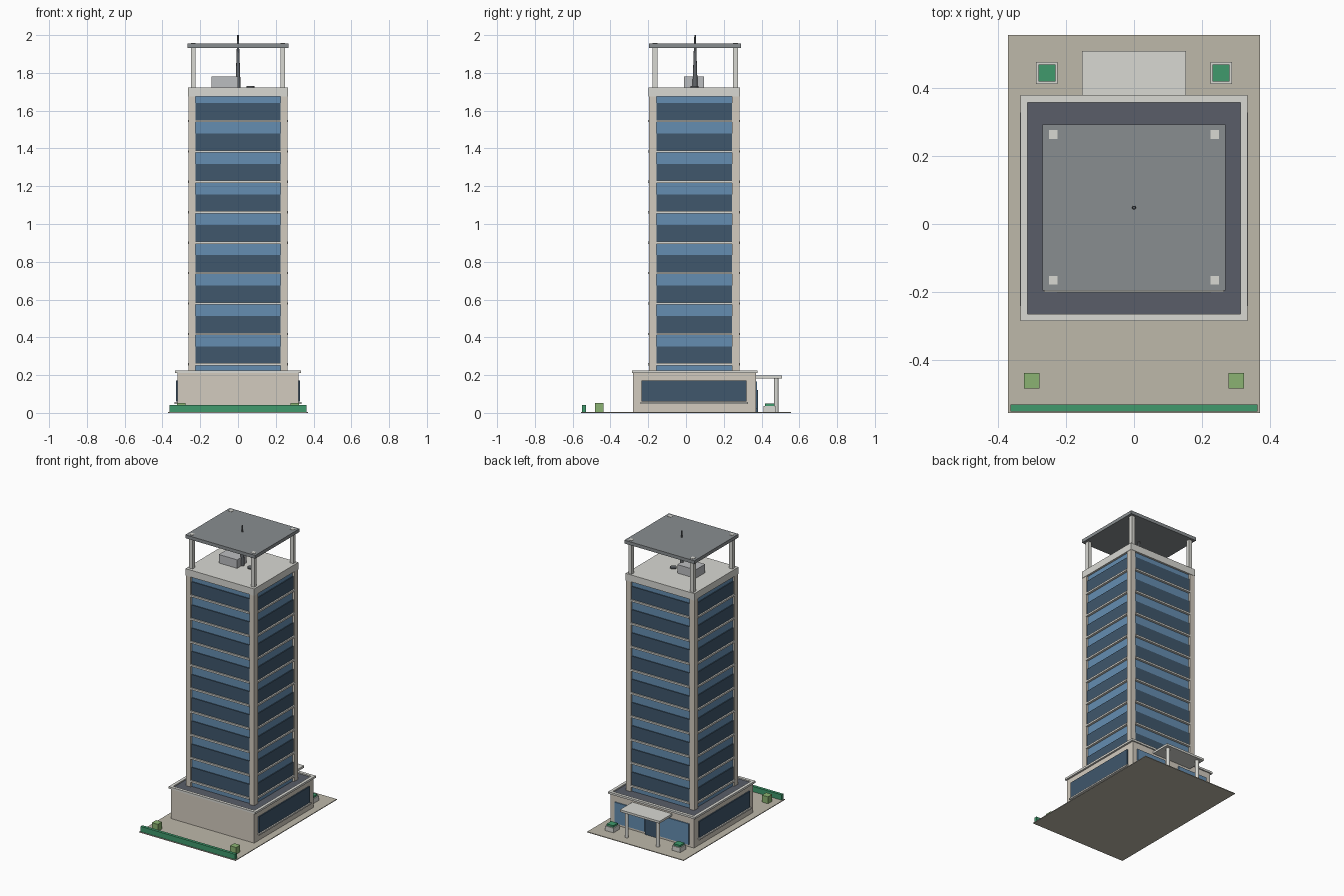
import bpy

if "Cube" in bpy.data.objects:
    bpy.data.objects.remove(bpy.data.objects["Cube"])

COLORS = {
    "stone": (.65, .60, .52), "paving": (.51, .48, .40), "white": (.69, .69, .65),
    "glass_dark": (.05, .095, .15), "glass_blue": (.13, .27, .44),
    "roof": (.10, .11, .14), "slab": (.25, .27, .28), "metal": (.12, .13, .14),
    "unit_grey": (.50, .51, .53), "hedge": (.05, .32, .15), "shrub": (.26, .45, .17)}
MATS = {}
for n, c in COLORS.items():
    MATS[n] = bpy.data.materials.new(n)
    MATS[n].diffuse_color = (*c, 1)


def box(name, x, y, z, mat):
    """Axis-aligned box from (min, max) ranges."""
    r = (x, y, z)
    bpy.ops.mesh.primitive_cube_add(size=1, location=[(a + b) / 2 for a, b in r])
    o = bpy.context.object
    o.name = name
    o.scale = [b - a for a, b in r]
    bpy.ops.object.transform_apply(location=False, rotation=False, scale=True)
    o.data.materials.append(MATS[mat])
    return o


def cone(name, x, y, z, r1, r2, mat, sides=16):
    bpy.ops.mesh.primitive_cone_add(vertices=sides, radius1=r1, radius2=r2, depth=z[1] - z[0],
                                    location=(x, y, (z[0] + z[1]) / 2))
    o = bpy.context.object
    o.name = name
    o.data.materials.append(MATS[mat])
    bpy.ops.object.shade_smooth_by_angle()
    return o


def around(c, h):
    return (c - h, c + h)


# Site
box("paving", (-.37, .37), (-.555, .555), (0, .005), "paving")
box("front_hedge", (-.362, .362), (-.55, -.53), (.005, .042), "hedge")

# Podium with raised rim and dark roof
box("podium", (-.32, .32), (-.28, .37), (.004, .213), "stone")
box("podium_roof", (-.315, .315), (-.27, .365), (.21, .217), "roof")
for s in (-1, 1):
    box("podium_rim_side", sorted((s * .312, s * .333)), (-.285, .378), (.211, .225), "white")
box("podium_rim_front", (-.312, .312), (-.285, -.264), (.211, .225), "white")
box("podium_rim_back", (-.312, .312), (.357, .378), (.211, .225), "white")

# Entrance door and canopy on the back
box("entrance_door", (-.05, .05), (.36, .38), (.005, .12), "glass_dark")
box("canopy", (-.152, .152), (.37, .508), (.183, .198), "white")

# Mirrored podium and site parts
for s in (-1, 1):
    box("podium_window", sorted((s * .31, s * .328)), (-.235, .32), (.06, .172), "glass_dark")
    box("podium_sill", sorted((s * .31, s * .335)), (-.24, .327), (.048, .058), "white")
    box("entrance_glass", sorted((s * .055, s * .285)), (.36, .377), (.02, .165), "glass_blue")
    cone("canopy_post", s * .12, .478, (.005, .184), .012, .012, "white")
    box("planter", around(s * .256, .032), around(.443, .032), (.005, .037), "white")
    box("planter_hedge", around(s * .256, .025), around(.443, .025), (.03, .05), "hedge")
    box("shrub", around(s * .30, .023), around(-.46, .023), (.005, .053), "shrub")

# Tower: blue core, corner piers, dark window strips and floor bands
CY, HX, HY = .043, .262, .24
box("tower_core", around(0, HX - .012), around(CY, HY - .012), (.215, 1.68), "glass_blue")
for sx in (-1, 1):
    for sy in (-1, 1):
        box("corner_pier", sorted((sx * .225, sx * HX)),
            sorted((CY + sy * .2, CY + sy * HY)), (.215, 1.68), "stone")
for i in range(9):
    z = .257 + .161 * i
    for name, e, zr, mat in (("floor_band", .004, (z - .006, z + .006), "white"),
                             ("window_strip", -.006, (z + .006, z + .095), "glass_dark")):
        box(name + "_front_back", around(0, .2255), around(CY, HY + e), zr, mat)
        box(name + "_sides", around(0, HX + e), around(CY, .2005), zr, mat)
box("tower_crown", around(0, .264), around(CY, .242), (1.675, 1.723), "white")

# Rooftop frame, plant unit and mast
box("roof_slab", around(0, .268), (-.195, .292), (1.932, 1.955), "slab")
for x in (-.237, .237):
    for y in (-.165, .263):
        box("roof_post", around(x, .013), around(y, .013), (1.72, 1.957), "white")
box("plant_unit", (-.14, 0), (-.01, .095), (1.72, 1.782), "unit_grey")
cone("roof_vent", .066, .045, (1.72, 1.73), .022, .022, "metal")
cone("mast", 0, .048, (1.72, 2.0), .014, .004, "metal")

for m in bpy.data.materials:
    if m.users and not m.is_grease_pencil:
        m.use_nodes = True
        m.node_tree.nodes["Principled BSDF"].inputs["Base Color"].default_value = m.diffuse_color
